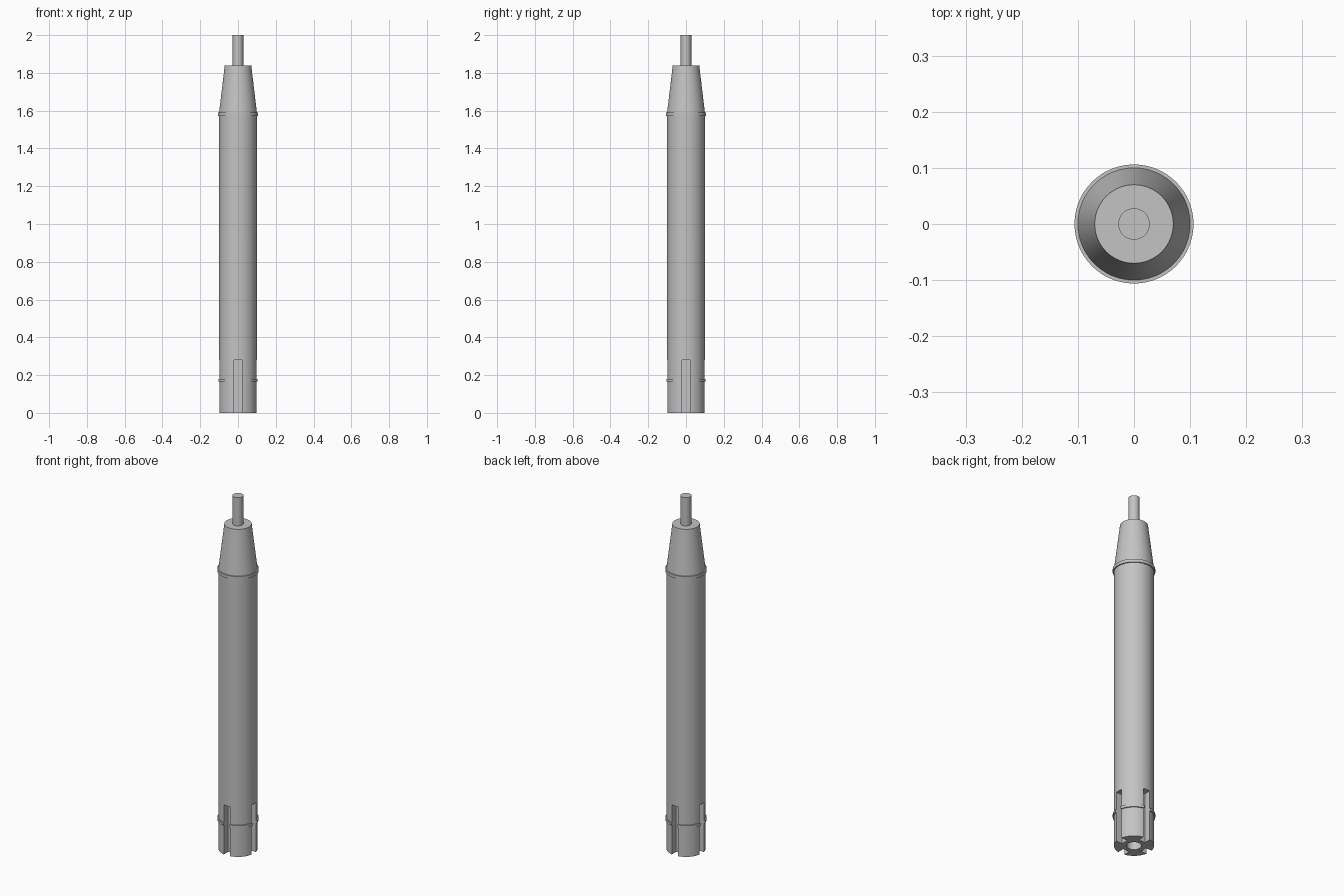
import bpy, bmesh, math
from mathutils import Matrix

if "Cube" in bpy.data.objects:
    bpy.data.objects.remove(bpy.data.objects["Cube"], do_unlink=True)

grey = bpy.data.materials.new("plain_grey")
grey.use_nodes = True
grey.diffuse_color = (0.55, 0.55, 0.55, 1)
grey.node_tree.nodes["Principled BSDF"].inputs["Base Color"].default_value = (0.55, 0.55, 0.55, 1)


def finish(name, bm):
    mesh = bpy.data.meshes.new(name)
    bmesh.ops.recalc_face_normals(bm, faces=bm.faces)
    bm.to_mesh(mesh)
    bm.free()
    obj = bpy.data.objects.new(name, mesh)
    bpy.context.collection.objects.link(obj)
    mesh.materials.append(grey)
    return obj


def turned(name, profile, sides=96):
    """Solid of revolution from (radius, height) points, both ends on the axis."""
    bm = bmesh.new()
    verts = [bm.verts.new((r, 0, z)) for r, z in profile]
    edges = [bm.edges.new(pair) for pair in zip(verts, verts[1:])]
    bmesh.ops.spin(bm, geom=verts + edges, axis=(0, 0, 1), cent=(0, 0, 0),
                   angle=math.tau, steps=sides)
    bmesh.ops.remove_doubles(bm, verts=bm.verts, dist=0.0001)
    return finish(name, bm)


# Barrel with lower and upper collars, tapered nose and a blind bore below
RADIUS, COLLAR = 0.1, 0.106
barrel = turned("barrel", [
    (0, 0.28), (0.037, 0.28), (0.037, 0), (RADIUS, 0),
    (RADIUS, 0.165), (COLLAR, 0.165), (COLLAR, 0.18), (RADIUS, 0.18),
    (RADIUS, 1.573), (COLLAR, 1.573), (COLLAR, 1.59), (RADIUS, 1.59),
    (0.07, 1.84), (0, 1.84)])

# Tip pin
pin = turned("tip_pin", [(0, 1.83), (0.028, 1.83), (0.028, 2), (0, 2)], 48)

# Four lengthwise slots around the lower end
bm = bmesh.new()
for i in range(4):
    place = (Matrix.Rotation(i * math.pi / 2, 4, "Z")
             @ Matrix.Translation((0.11, 0, 0.115))
             @ Matrix.Diagonal((0.1, 0.04, 0.33, 1)))
    bmesh.ops.create_cube(bm, size=1, matrix=place)
cutter = finish("slot_cutter", bm)
cutter.hide_render = True

cut = barrel.modifiers.new("slots", "BOOLEAN")
cut.operation = "DIFFERENCE"
cut.solver = "EXACT"
cut.object = cutter
bpy.context.view_layer.objects.active = barrel
bpy.ops.object.modifier_apply(modifier=cut.name)
bpy.data.objects.remove(cutter, do_unlink=True)

# Smooth round walls, crisp edges
bpy.ops.object.select_all(action="DESELECT")
for obj in (barrel, pin):
    obj.select_set(True)
bpy.ops.object.shade_smooth_by_angle(angle=math.radians(6.5))
